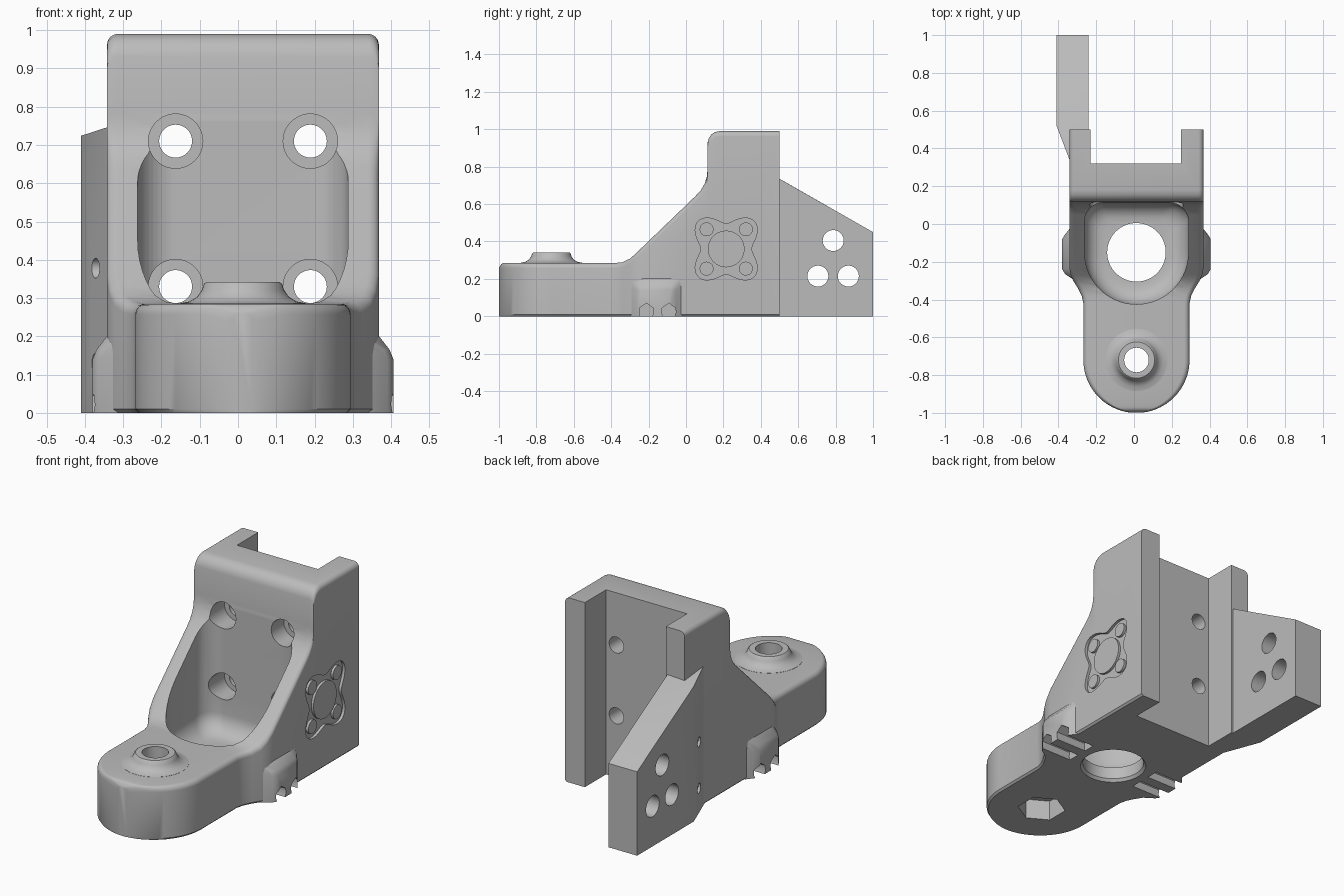
import bpy, bmesh
from math import sin, cos, pi, radians

cube = bpy.data.objects.get("Cube")
if cube:
    bpy.data.objects.remove(cube)

CX = 0.013  # centre line of the bracket

grey = bpy.data.materials.new("plain_grey")
grey.use_nodes = True
grey.diffuse_color = (0.5, 0.5, 0.5, 1)
grey.node_tree.nodes["Principled BSDF"].inputs["Base Color"].default_value = (0.5, 0.5, 0.5, 1)


def finish(name, bm):
    bmesh.ops.recalc_face_normals(bm, faces=bm.faces)
    mesh = bpy.data.meshes.new(name)
    bm.to_mesh(mesh)
    bm.free()
    mesh.materials.append(grey)
    ob = bpy.data.objects.new(name, mesh)
    bpy.context.collection.objects.link(ob)
    return ob


def loft(name, rings):
    """Skin a row of equal rings and cap both ends."""
    bm = bmesh.new()
    rows = [[bm.verts.new(p) for p in ring] for ring in rings]
    n = len(rows[0])
    for a, b in zip(rows, rows[1:]):
        for i in range(n):
            j = (i + 1) % n
            bm.faces.new((a[i], a[j], b[j], b[i]))
    bm.faces.new(rows[0])
    bm.faces.new(rows[-1])
    return finish(name, bm)


def hull(name, points):
    bm = bmesh.new()
    for p in points:
        bm.verts.new(p)
    res = bmesh.ops.convex_hull(bm, input=bm.verts)
    junk = {g for g in res["geom_interior"] if isinstance(g, bmesh.types.BMVert)}
    bmesh.ops.delete(bm, geom=list(junk), context="VERTS")
    bmesh.ops.dissolve_limit(bm, angle_limit=radians(1), verts=bm.verts, edges=bm.edges)
    return finish(name, bm)


def place(axis, u, v, t):
    return {"x": (t, u, v), "y": (u, t, v), "z": (u, v, t)}[axis]


def circle(u, v, r, n=48, turn=0.0):
    return [(u + r * cos(turn + 2 * pi * i / n), v + r * sin(turn + 2 * pi * i / n)) for i in range(n)]


def prism(name, axis, outline, a, b):
    return loft(name, [[place(axis, u, v, t) for u, v in outline] for t in (a, b)])


def arc(u, v, r, a, b, n=12):
    return [(u + r * cos(radians(a + (b - a) * i / n)), v + r * sin(radians(a + (b - a) * i / n)))
            for i in range(n + 1)]


def cut(ob, cutters):
    for c in cutters:
        m = ob.modifiers.new("cut", "BOOLEAN")
        m.operation = "DIFFERENCE"
        m.solver = "EXACT"
        m.object = c
    bpy.context.view_layer.update()
    dg = bpy.context.evaluated_depsgraph_get()
    mesh = bpy.data.meshes.new_from_object(ob.evaluated_get(dg))
    ob.modifiers.clear()
    ob.data = mesh


def section(y, w, h):
    """Body cross-section: rounded top corners, small chamfer below."""
    r, c = min(0.028, w * 0.8), min(0.01, w * 0.4)
    right = [(w - c, 0), (w, c)] + arc(w - r, h - r, r, 0, 90, 6)
    ring = right + [(-x, z) for x, z in reversed(right)]
    return [(CX + x, y, z) for x, z in ring]


# Body: rounded arm, 45 degree ramp and upright block in one skin
stations = []
for i in range(21):
    t = 0.08 + (pi / 2 - 0.08) * i / 20
    y = -0.72 - 0.28 * cos(t)
    drop = max(0.0, 0.025 - (y + 1.0))
    stations.append((y, 0.281 * sin(t), 0.285 - 0.025 * (drop / 0.025) ** 2))
stations += [
    (-0.42, 0.281, 0.285), (-0.38, 0.29, 0.285), (-0.34, 0.31, 0.289), (-0.30, 0.335, 0.308),
    (-0.27, 0.348, 0.334), (-0.23, 0.355, 0.373), (0.05, 0.355, 0.642), (0.08, 0.355, 0.675),
    (0.10, 0.355, 0.71), (0.111, 0.355, 0.745), (0.115, 0.355, 0.785), (0.116, 0.355, 0.93),
    (0.122, 0.355, 0.952), (0.135, 0.355, 0.972), (0.155, 0.355, 0.985), (0.18, 0.355, 0.99),
    (0.50, 0.355, 0.99)]
body = loft("body", [section(*s) for s in stations])

# Rounded pocket with a dished floor
pocket_plan = (arc(0, -0.15, 0.275, 180, 360, 32) + arc(0.175, 0.013, 0.1, 0, 90)
               + arc(-0.175, 0.013, 0.1, 90, 180))
levels = [(0.6, 0.08)]
for i in range(9):
    a = pi / 2 * i / 8
    levels.append((0.63 + 0.37 * sin(a), 0.185 - 0.104 * cos(a)))
levels.append((1.0, 0.785))
pocket = loft("pocket_cutter", [[(CX + x * s, -0.15 + (y + 0.15) * s, z) for x, y in pocket_plan]
                                for s, z in levels])

# Rear channel, main bore with lower chamfer
channel = prism("channel_cutter", "z", [(-0.23, 0.32), (0.25, 0.32), (0.25, 0.7), (-0.23, 0.7)], -0.1, 1.2)
bore = loft("bore_cutter", [[(x, y, z) for x, y in circle(CX, -0.15, r, 64)]
                            for r, z in ((0.175, -0.01), (0.155, 0.015), (0.155, 0.3))])
body_cutters = [pocket, channel, bore]

# Four counterbored bolt holes
for x in (CX - 0.176, CX + 0.176):
    for z in (0.33, 0.71):
        body_cutters.append(prism("counterbore_cutter", "y", circle(x, z, 0.071), -0.1, 0.22))
        body_cutters.append(prism("bolt_cutter", "y", circle(x, z, 0.043), 0.1, 0.4))

# Arm screw hole and hexagonal nut pocket
screw = prism("screw_cutter", "z", circle(CX, -0.72, 0.065), -0.1, 0.5)
nut = prism("nut_cutter", "z", circle(CX, -0.72, 0.122, 6, pi / 6), -0.1, 0.11)
body_cutters += [screw, nut]

# Pointed tie slots under both sides
slots = []
for side in (-1, 1):
    for y in (-0.212, -0.092):
        shape = [(y - 0.026, -0.02), (y - 0.038, 0.02), (y - 0.036, 0.045), (y, 0.07),
                 (y + 0.036, 0.045), (y + 0.038, 0.02), (y + 0.026, -0.02)]
        slots.append(prism("slot_cutter", "x", shape, CX + side * 0.21, CX + side * 0.5))

# Lobed recess on the left wall
FY, FZ = 0.215, 0.36
star = []
for i in range(96):
    a = 2 * pi * i / 96
    r = 0.135 + 0.075 * (1 - cos(4 * a)) / 2
    star.append((FY + r * cos(a), FZ + r * sin(a)))
recess = prism("recess_cutter", "x", star, 0.353, 0.45)
cut(body, body_cutters + slots + [recess])

# Round studs inside the recess
studs = [prism("centre_stud", "x", circle(FY, FZ, 0.098), 0.345, 0.366)]
for dy in (-0.105, 0.105):
    for dz in (-0.105, 0.105):
        studs.append(prism("corner_stud", "x", circle(FY + dy, FZ + dz, 0.037, 32), 0.345, 0.366))

# Flared collar around the arm screw hole
collar = loft("screw_collar", [[(x, y, z) for x, y in circle(CX, -0.72, r)] for r, z in (
    (0.165, 0.27), (0.165, 0.286), (0.14, 0.291), (0.12, 0.303), (0.108, 0.32), (0.102, 0.337), (0.096, 0.342))])
cut(collar, [screw])

# Side bulges that carry the tie slots
bulges = []
for side in (-1, 1):
    pts = []
    for z, out, y0, y1 in ((0, 0.393, -0.24, -0.08), (0.14, 0.393, -0.24, -0.08),
                           (0.165, 0.383, -0.24, -0.08), (0.205, 0.352, -0.23, -0.09)):
        pts += [(CX + side * x, y, z) for x, y in (
            (0.31, y0 - 0.07), (out - 0.015, y0 - 0.025), (out, y0), (out, y1),
            (out - 0.015, y1 + 0.025), (0.35, y1 + 0.06), (0.31, y1 + 0.06))]
    bulge = hull("side_bulge", pts)
    cut(bulge, slots)
    bulges.append(bulge)

# Rear wing plate with sloping top and three holes
wing_pts = []
for x, y, top in ((-0.41, 1.0, 0.45), (-0.24, 1.0, 0.45), (-0.24, 0.5, 0.735),
                  (-0.24, 0.4, 0.745), (-0.33, 0.31, 0.75), (-0.41, 0.52, 0.724)):
    wing_pts += [(x, y, 0), (x, y, top)]
wing = hull("rear_wing", wing_pts)
wing_cutters = [prism("wing_hole_cutter", "x", circle(y, z, 0.056), -0.6, -0.1)
                for y, z in ((0.787, 0.405), (0.705, 0.215), (0.868, 0.215))]
wing_cutters += [prism("pin_cutter", "x", circle(0.42, z, 0.026, 24), -0.6, -0.35) for z in (0.378, 0.13)]
cut(wing, wing_cutters)

# Remove cutters and smooth the curved faces
for ob in body_cutters + slots + [recess] + wing_cutters:
    bpy.data.objects.remove(ob)
for ob in [body, collar, wing] + bulges + studs:
    bpy.ops.object.select_all(action="DESELECT")
    ob.select_set(True)
    bpy.context.view_layer.objects.active = ob
    bpy.ops.object.shade_smooth_by_angle(angle=radians(32))
